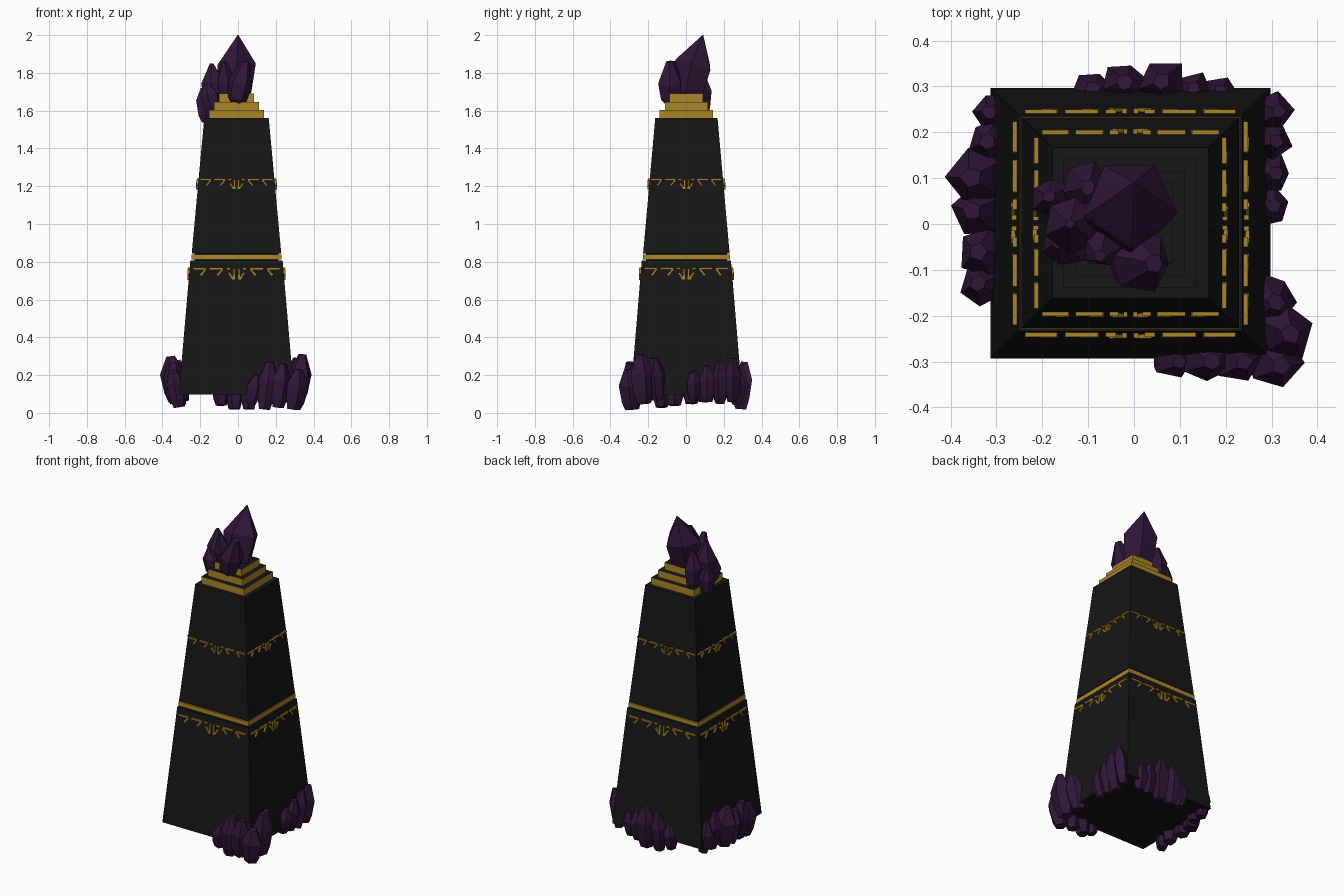
import bpy, bmesh, math, random
from mathutils import Vector, Matrix

if "Cube" in bpy.data.objects:
    bpy.data.objects.remove(bpy.data.objects["Cube"])

random.seed(4)
CX, CY = -0.008, 0.002      # axis of the monument
XS = 1.035                  # it is slightly wider in x than in y


def material(name, c):
    m = bpy.data.materials.new(name)
    m.diffuse_color = (*c, 1)
    m.use_nodes = True
    m.node_tree.nodes["Principled BSDF"].inputs["Base Color"].default_value = m.diffuse_color
    return m


BLACK = material("black_stone", (0.008, 0.008, 0.008))
GOLD = material("gold", (0.40, 0.24, 0.02))
PURPLE = material("purple_crystal", (0.03, 0.008, 0.04))


def finish(name, bm, *mats):
    bmesh.ops.recalc_face_normals(bm, faces=bm.faces[:])
    me = bpy.data.meshes.new(name)
    bm.to_mesh(me)
    bm.free()
    for m in mats:
        me.materials.append(m)
    ob = bpy.data.objects.new(name, me)
    bpy.context.collection.objects.link(ob)
    return ob


def loft(bm, rings):
    vs = [[bm.verts.new(p) for p in r] for r in rings]
    n = len(vs[0])
    for a, b in zip(vs, vs[1:]):
        for i in range(n):
            j = (i + 1) % n
            bm.faces.new((a[i], a[j], b[j], b[i]))
    bm.faces.new(vs[0][::-1])
    bm.faces.new(vs[-1])


def frustum(name, z0, h0, z1, h1, *mats):
    bm = bmesh.new()
    corners = ((-1, -1), (1, -1), (1, 1), (-1, 1))
    loft(bm, [[(CX + sx * h * XS, CY + sy * h, z) for sx, sy in corners]
              for z, h in ((z0, h0), (z1, h1))])
    if len(mats) > 1:       # dark top and bottom, gold sides
        for f in bm.faces:
            f.normal_update()
            f.material_index = 1 if abs(f.normal.z) > 0.9 else 0
    return finish(name, bm, *mats)


# Tapered stone body in two sections with a gold band between them
frustum("lower_body", 0.098, 0.295, 0.807, 0.236, BLACK)
frustum("gold_band", 0.812, 0.231, 0.838, 0.2305, GOLD)
frustum("band_core", 0.80, 0.215, 0.85, 0.215, BLACK)
frustum("upper_body", 0.843, 0.229, 1.56, 0.165, BLACK)

# Stepped cap: gold edges, dark treads
for i, h in enumerate((0.141, 0.114, 0.089)):
    z = 1.56 + 0.0435 * i
    frustum(f"cap_step_{i + 1}", z, h, z + 0.0435, h, GOLD, BLACK)

# Half of one glyph row: (u0, v0, u1, v1) strokes on a face, mirrored later
STROKES = [(0.012, 0.0, 0.012, -0.058), (0.016, -0.058, 0.040, -0.022),
           (0.030, 0.0, 0.052, 0.0),
           (0.068, 0.0, 0.138, 0.0), (0.070, -0.003, 0.098, -0.036),
           (0.155, 0.0, 0.222, 0.0), (0.157, -0.003, 0.183, -0.036)]


def glyph_row(name, ztop, s, half, slope):
    bm = bmesh.new()
    for side in range(4):
        rot = Matrix.Rotation(side * math.pi / 2, 4, 'Z')
        for mir in (-1, 1):
            for u0, v0, u1, v1 in STROKES:
                a, b = Vector((mir * u0 * s, 0, v0 * s)), Vector((mir * u1 * s, 0, v1 * s))
                d = b - a
                ang = math.atan2(d.z, d.x)
                c = (a + b) / 2
                c += Vector((0, -(half - slope * c.z), ztop))
                m = (Matrix.Translation((CX, CY, 0)) @ Matrix.Diagonal((XS, 1, 1, 1)) @ rot
                     @ Matrix.Translation(c) @ Matrix.Rotation(-ang, 4, 'Y')
                     @ Matrix.Diagonal((d.length, 0.012, 0.011 * s, 1)))
                bmesh.ops.create_cube(bm, size=1, matrix=m)
    return finish(name, bm, GOLD)


glyph_row("lower_glyphs", 0.765, 1.0, 0.242, 0.083)
glyph_row("upper_glyphs", 1.235, 0.84, 0.197, 0.089)


def crystal(bm, base, tip, r, blunt=0.3, foot=0.5, shoulder=0.62):
    # Irregular faceted shard: narrow foot, wide shoulder, small tip
    base, tip = Vector(base), Vector(tip)
    q = (tip - base).to_track_quat('Z', 'Y')
    n = random.choice((5, 6))
    turn = random.random() * 6
    wob = [random.uniform(0.85, 1.12) for _ in range(n)]
    rings = []
    for t, k in ((0, foot), (0.22, 0.85), (shoulder, 1.0), (1, blunt)):
        ring = []
        for i in range(n):
            a = turn + i * math.tau / n
            jit = random.uniform(-0.12, 0.12) * r if 0 < t < 1 else 0
            ring.append(base.lerp(tip, t) + q @ Vector(
                (r * k * wob[i] * math.cos(a), r * k * wob[i] * math.sin(a), jit)))
        rings.append(ring)
    loft(bm, rings)


# Crystal cluster growing out of the cap
bm = bmesh.new()
crystal(bm, (-0.02, 0.0, 1.60), (0.0, 0.09, 2.0), 0.108, 0.02, 0.35, 0.6)
crystal(bm, (-0.015, -0.07, 1.61), (0.045, -0.085, 1.86), 0.068, 0.3, 0.15, 0.55)
crystal(bm, (-0.12, 0.0, 1.58), (-0.14, 0.0, 1.85), 0.068, 0.15)
crystal(bm, (-0.17, 0.05, 1.54), (-0.185, 0.06, 1.72), 0.045)
crystal(bm, (-0.13, -0.05, 1.58), (-0.165, -0.04, 1.74), 0.05)
crystal(bm, (-0.11, 0.08, 1.56), (-0.10, 0.08, 1.80), 0.058)
crystal(bm, (-0.06, -0.02, 1.60), (-0.075, -0.07, 1.86), 0.05)
finish("cap_crystals", bm, PURPLE)

# Base clusters: x, y, bottom z, top z, radius of each shard; lean is shared
CLUSTERS = {
    "front_corner_crystals": ((0.03, -0.02), [
        (0.07, -0.28, 0.05, 0.20, 0.045), (0.14, -0.28, 0.02, 0.27, 0.055),
        (0.21, -0.28, 0.03, 0.26, 0.055), (0.29, -0.29, 0.02, 0.23, 0.06),
        (0.31, -0.22, 0.05, 0.31, 0.065), (0.28, -0.15, 0.07, 0.29, 0.055)]),
    "right_crystals": ((0.03, 0.0), [
        (0.275, 0.04, 0.07, 0.22, 0.045), (0.28, 0.11, 0.06, 0.25, 0.045),
        (0.28, 0.18, 0.05, 0.28, 0.045), (0.285, 0.245, 0.06, 0.29, 0.045)]),
    "back_crystals": ((0.0, 0.02), [
        (-0.09, 0.275, 0.04, 0.19, 0.05), (-0.02, 0.29, 0.02, 0.25, 0.052),
        (0.06, 0.29, 0.02, 0.27, 0.058), (0.13, 0.275, 0.04, 0.22, 0.045),
        (0.19, 0.27, 0.05, 0.20, 0.045)]),
    "left_crystals": ((-0.03, 0.0), [
        (-0.31, -0.13, 0.03, 0.23, 0.05), (-0.31, -0.06, 0.04, 0.27, 0.055),
        (-0.325, 0.03, 0.05, 0.26, 0.06), (-0.325, 0.10, 0.06, 0.30, 0.065),
        (-0.29, 0.18, 0.06, 0.28, 0.05), (-0.285, 0.245, 0.06, 0.25, 0.045)]),
}
for name, ((lx, ly), shards) in CLUSTERS.items():
    bm = bmesh.new()
    for x, y, z0, z1, r in shards:
        crystal(bm, (x, y, z0), (x + lx, y + ly, z1), r, 0.35, 0.6)
    finish(name, bm, PURPLE)
